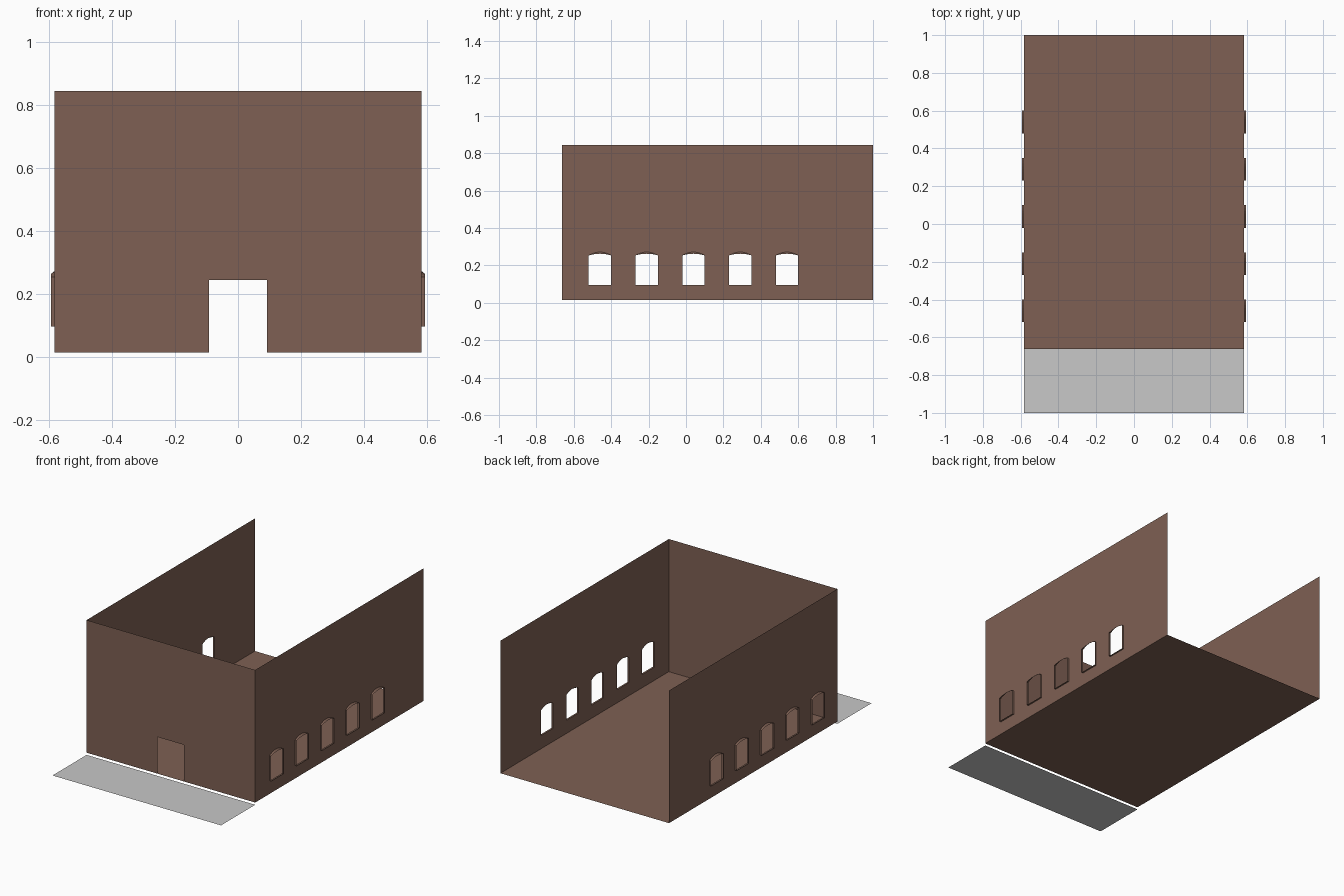
import bpy, bmesh, math

if "Cube" in bpy.data.objects:
    bpy.data.objects.remove(bpy.data.objects["Cube"])

# Overall sizes
W, Y0, Y1 = 0.583, -0.663, 1.0      # half width, front wall, open back
Z0, Z1 = 0.014, 0.843               # floor and wall top
WINDOWS = [-0.46 + 0.25 * i for i in range(5)]
HALF, SILL, SPRING = 0.06, 0.096, 0.253
REVEAL = 0.011


def material(name, rgb):
    m = bpy.data.materials.new(name)
    m.diffuse_color = (*rgb, 1)
    m.use_nodes = True
    m.node_tree.nodes["Principled BSDF"].inputs["Base Color"].default_value = m.diffuse_color
    return m


brown = material("brown_plaster", (0.209, 0.117, 0.087))
grey = material("grey_paving", (0.578, 0.578, 0.578))


def make_object(name, bm, mat):
    me = bpy.data.meshes.new(name)
    bm.to_mesh(me)
    bm.free()
    me.materials.append(mat)
    ob = bpy.data.objects.new(name, me)
    bpy.context.collection.objects.link(ob)
    return ob


def panel(name, points, mat):
    bm = bmesh.new()
    bm.faces.new([bm.verts.new(p) for p in points])
    return make_object(name, bm, mat)


def loop(bm, points):
    vs = [bm.verts.new(p) for p in points]
    return [bm.edges.new((vs[i], vs[(i + 1) % len(vs)])) for i in range(len(vs))]


def arch(x, yc, rise, n=8):
    """Window outline with a shallow arched head."""
    pts = [(x, yc - HALF, SILL), (x, yc + HALF, SILL)]
    for i in range(n + 1):
        t = 1 - 2 * i / n
        pts.append((x, yc + HALF * t, SPRING + rise * (1 - t * t)))
    return pts


def mirror(ob):
    ob.modifiers.new("mirror", 'MIRROR').use_axis[0] = True


# Floor and paving strip before the door
panel("floor", [(-W, Y0, Z0), (W, Y0, Z0), (W, Y1, Z0), (-W, Y1, Z0)], brown)
panel("front_paving", [(-W, -1, 0), (W, -1, 0), (W, Y0, 0), (-W, Y0, 0)], grey)

# Front wall with doorway
D, DZ = 0.092, 0.243
outline = [(-W, Z0), (-D, Z0), (-D, DZ), (D, DZ), (D, Z0), (W, Z0), (W, Z1), (-W, Z1)]
panel("front_wall", [(x, Y0, z) for x, z in outline], brown)

# Side walls with arched window openings
bm = bmesh.new()
edges = loop(bm, [(W, Y0, Z0), (W, Y1, Z0), (W, Y1, Z1), (W, Y0, Z1)])
for yc in WINDOWS:
    edges += loop(bm, arch(W, yc, 0.018))
bmesh.ops.triangle_fill(bm, edges=edges, use_beauty=True, normal=(1, 0, 0))
for f in bm.faces:
    f.normal_update()
    if f.normal.x < 0:
        f.normal_flip()
mirror(make_object("side_walls", bm, brown))

# Window reveals: thin strips standing out of the wall, facing the opening
bm = bmesh.new()
for yc in WINDOWS:
    inner = [bm.verts.new(p) for p in arch(W, yc, 0.018)]
    outer = [bm.verts.new(p) for p in arch(W + REVEAL, yc, 0.009)]
    for i in range(len(inner)):
        j = (i + 1) % len(inner)
        bm.faces.new((inner[i], outer[i], outer[j], inner[j]))
mirror(make_object("window_reveals", bm, brown))
